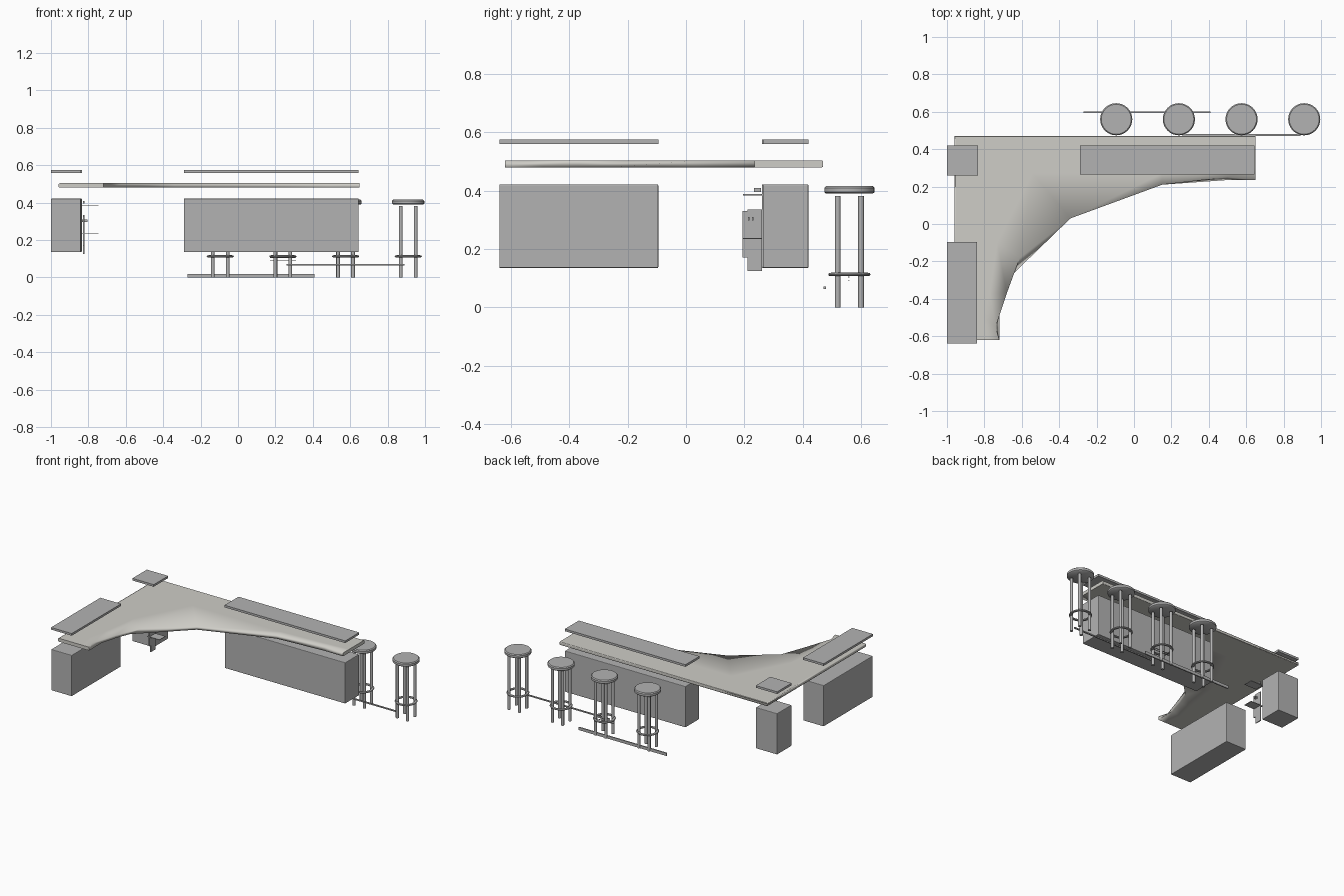
import bpy, bmesh, math
from mathutils import Vector

cube = bpy.data.objects.get("Cube")
if cube:
    bpy.data.objects.remove(cube)


def material(name, color):
    m = bpy.data.materials.new(name)
    m.use_nodes = True
    m.diffuse_color = (*color, 1)
    m.node_tree.nodes["Principled BSDF"].inputs["Base Color"].default_value = (*color, 1)
    return m


GREY = material("satin grey", (0.45, 0.45, 0.45))
STONE = material("warm stone", (0.62, 0.61, 0.57))


def finish(bm, name, mat, angle=30):
    bmesh.ops.recalc_face_normals(bm, faces=bm.faces)
    mesh = bpy.data.meshes.new(name)
    bm.to_mesh(mesh)
    bm.free()
    mesh.materials.append(mat)
    ob = bpy.data.objects.new(name, mesh)
    bpy.context.collection.objects.link(ob)
    if angle:
        bpy.ops.object.select_all(action="DESELECT")
        ob.select_set(True)
        bpy.context.view_layer.objects.active = ob
        bpy.ops.object.shade_smooth_by_angle(angle=math.radians(angle))
    return ob


def box(name, x, y, z, bevel=0.0, mat=GREY):
    bm = bmesh.new()
    bmesh.ops.create_cube(bm, size=1)
    for v in bm.verts:
        v.co = Vector([(r[0] + r[1]) / 2 + c * (r[1] - r[0]) for c, r in zip(v.co, (x, y, z))])
    if bevel:
        bmesh.ops.bevel(bm, geom=bm.edges[:], offset=bevel, segments=2, affect="EDGES", profile=0.5)
    return finish(bm, name, mat, 0)


def lathe(name, profile, centre, sides=32, closed=False):
    # profile of (radius, height) points spun around a vertical axis
    bm = bmesh.new()
    verts = [bm.verts.new((r, 0, z)) for r, z in profile]
    pairs = list(zip(verts, verts[1:])) + ([(verts[-1], verts[0])] if closed else [])
    edges = [bm.edges.new(p) for p in pairs]
    bmesh.ops.spin(bm, geom=verts + edges, cent=(0, 0, 0), axis=(0, 0, 1),
                   angle=math.tau, steps=sides, use_duplicate=False)
    bmesh.ops.remove_doubles(bm, verts=bm.verts, dist=1e-5)
    bmesh.ops.translate(bm, verts=bm.verts, vec=centre)
    return finish(bm, name, GREY, 40)


# Base cabinets, each with a raised shelf plate above it
footprints = {
    "long": ((-0.29, 0.645), (0.265, 0.42)),
    "side": ((-1.0, -0.84), (-0.64, -0.095)),
    "corner": ((-1.0, -0.835), (0.26, 0.42)),
}
for key, (x, y) in footprints.items():
    box(key + "_cabinet", x, y, (0.135, 0.422), 0.004)
    box(key + "_raised_shelf", x, y, (0.56, 0.575))

# Countertop: outer, middle and inner lines joined into an L-shaped slab
outer = [(.65, .47), (.5, .47), (.15, .47), (-.96, .47),
         (-.96, -.1), (-.96, -.37), (-.96, -.5), (-.96, -.62)]
middle = [(.65, .3), (.5, .29), (.15, .27), (-.54, .27),
          (-.73, -.1), (-.77, -.37), (-.8, -.5), (-.78, -.62)]
inner_top = [(.65, .235), (.5, .25), (.15, .21), (-.34, .03),
             (-.61, -.18), (-.68, -.37), (-.74, -.55), (-.72, -.62)]
inner_low = [(.65, .235), (.5, .235), (.15, .21), (-.34, .03),
             (-.65, -.27), (-.69, -.37), (-.72, -.48), (-.72, -.62)]
bm = bmesh.new()
rows = [[bm.verts.new((x, y, z)) for x, y in line] for line, z in (
    (outer, .504), (middle, .504), (inner_top, .504),
    (inner_low, .48), (middle, .48), (outer, .48))]
for a, b in zip(rows, rows[1:] + rows[:1]):
    for i in range(len(outer) - 1):
        bm.faces.new((a[i], a[i + 1], b[i + 1], b[i]))
for i in (0, -1):
    bm.faces.new([r[i] for r in rows[0:2]] + [r[i] for r in rows[2:6]])
bmesh.ops.recalc_face_normals(bm, faces=bm.faces)
inner = set(rows[2] + rows[3])
inner_edges = {e for e in bm.edges if set(e.verts) <= inner and len(set(e.verts) & {rows[2][0], rows[2][-1],
               rows[3][0], rows[3][-1]}) < 2}
rim = [e for e in bm.edges if e.calc_face_angle() > 0.7 and e not in inner_edges]
for e in bm.edges:
    e.smooth = e not in rim
for f in bm.faces:
    f.smooth = True
counter = finish(bm, "countertop", STONE, 0)
rounding = counter.modifiers.new("rounded_rim", "BEVEL")
rounding.width = 0.007
rounding.segments = 2
rounding.limit_method = "WEIGHT"
weights = counter.data.attributes.new("bevel_weight_edge", "FLOAT", "EDGE")
for e in counter.data.edges:
    a, b = (counter.data.vertices[i].co for i in e.vertices)
    back = a.y > .46 and b.y > .46 or a.x < -.95 and b.x < -.95
    weights.data[e.index].value = 1.0 if back and abs(a.z - b.z) < .01 else 0.0
rounding.harden_normals = True

# Bar stools: padded seat, four legs and a foot ring
SEAT_Y = 0.56
for n in range(4):
    sx = -0.095 + n * 0.335
    tag = "stool_%d_" % (n + 1)
    lathe(tag + "seat", [(0, .39), (.08, .39), (.086, .395), (.086, .41), (.08, .416), (0, .416)],
          (sx, SEAT_Y, 0))
    ring = [(0.063 + 0.01 * math.cos(t), 0.113 + 0.006 * math.sin(t))
            for t in (k * math.tau / 8 for k in range(8))]
    lathe(tag + "foot_ring", ring, (sx, SEAT_Y, 0), closed=True)
    for i, (dx, dy) in enumerate(((-1, -1), (1, -1), (1, 1), (-1, 1))):
        lathe(tag + "leg_%d" % (i + 1), [(0, 0), (.01, 0), (.01, .382), (0, .382)],
              (sx + dx * 0.04, SEAT_Y + dy * 0.04, 0), 12)

# Foot rails
box("floor_rail", (-0.27, 0.41), (0.594, 0.602), (0, 0.02))
box("front_foot_rail", (0.26, 0.89), (0.471, 0.48), (0.064, 0.072))
for i, z in enumerate((0.09, 0.103)):
    box("thin_stool_rail_%d" % (i + 1), (0.17, 0.31), (0.556, 0.56), (z, z + 0.003))

# Small rack on the corner cabinet: two trays, upright plates and knobs
for i, z in enumerate((0.234, 0.384)):
    box("rack_tray_%d" % (i + 1), (-0.84, -0.745), (0.195, 0.26), (z, z + 0.004))
for i, (y, z) in enumerate((((.21, .26), (.125, .185)), ((.21, .26), (.27, .335)), ((.193, .212), (.172, .33)),
                            ((.21, .26), (.185, .27)), ((.233, .257), (.396, .41)))):
    box("rack_plate_%d" % (i + 1), (-0.828, -0.822), y, z)
for i, y in enumerate((0.213, 0.226)):
    box("rack_knob_%d" % (i + 1), (-0.835, -0.805), (y, y + 0.005), (0.298, 0.31))
